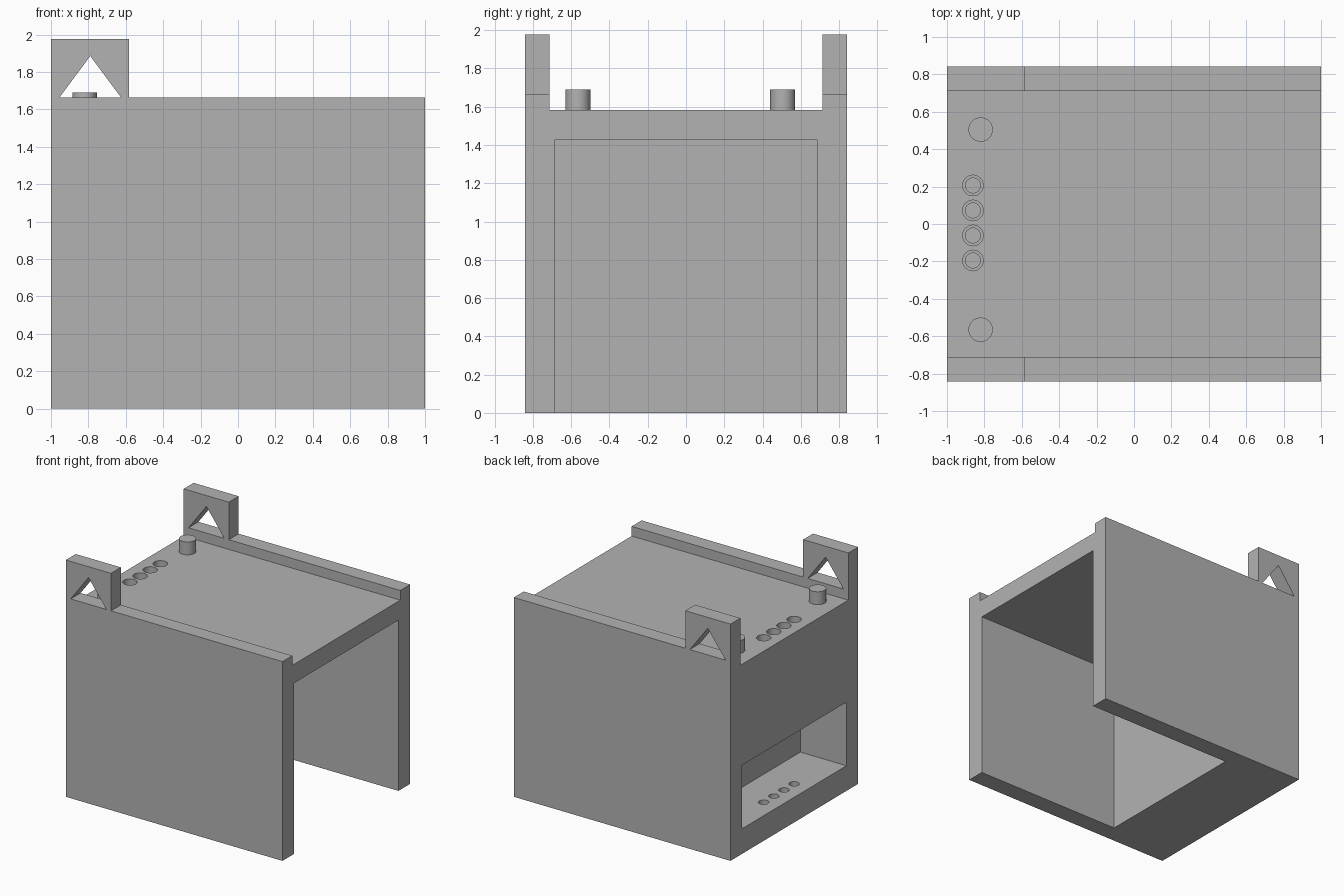
import bpy
import bmesh
from math import radians

if "Cube" in bpy.data.objects:
    bpy.data.objects.remove(bpy.data.objects["Cube"], do_unlink=True)

GREY = (0.45, 0.45, 0.45, 1)
grey = bpy.data.materials.new("plain grey")
grey.use_nodes = True
grey.diffuse_color = GREY
grey.node_tree.nodes["Principled BSDF"].inputs["Base Color"].default_value = GREY

# Main dimensions
HALF_X, HALF_Y = 1.0, 0.842
RAIL_Y, INNER_Y = 0.712, 0.687
DECK_Z, RAIL_Z, HOOK_Z, CEILING_Z = 1.582, 1.663, 1.976, 1.425
WELL_X = -0.861
WELLS_Y = [0.206 - 0.1337 * i for i in range(4)]


def add_object(name, bm):
    bmesh.ops.recalc_face_normals(bm, faces=bm.faces)
    mesh = bpy.data.meshes.new(name)
    bm.to_mesh(mesh)
    bm.free()
    mesh.materials.append(grey)
    obj = bpy.data.objects.new(name, mesh)
    bpy.context.collection.objects.link(obj)
    return obj


def prism(name, outline, y0, y1):
    """Extrude an outline in x and z along y."""
    bm = bmesh.new()
    face = bm.faces.new([bm.verts.new((x, y0, z)) for x, z in outline])
    new = bmesh.ops.extrude_face_region(bm, geom=[face])["geom"]
    verts = [v for v in new if isinstance(v, bmesh.types.BMVert)]
    bmesh.ops.translate(bm, verts=verts, vec=(0, y1 - y0, 0))
    return add_object(name, bm)


def box(name, x0, x1, y0, y1, z0, z1):
    return prism(name, [(x0, z0), (x1, z0), (x1, z1), (x0, z1)], y0, y1)


def cylinder(name, x, y, z0, z1, radius):
    bm = bmesh.new()
    bmesh.ops.create_cone(bm, cap_ends=True, segments=48, radius1=radius,
                          radius2=radius, depth=z1 - z0)
    bmesh.ops.translate(bm, verts=bm.verts, vec=(x, y, (z0 + z1) / 2))
    return add_object(name, bm)


def smooth(obj):
    bpy.ops.object.select_all(action="DESELECT")
    obj.select_set(True)
    bpy.context.view_layer.objects.active = obj
    bpy.ops.object.shade_smooth_by_angle(angle=radians(30))


def cut(obj, cutter):
    cutter.hide_render = True
    bpy.context.view_layer.objects.active = obj
    mod = obj.modifiers.new("cut", "BOOLEAN")
    mod.operation = "DIFFERENCE"
    mod.solver = "EXACT"
    mod.object = cutter
    bpy.ops.object.modifier_apply(modifier=mod.name)
    bpy.data.objects.remove(cutter, do_unlink=True)


# Body: recessed deck between rails, open bay on one end, pocket in the other
body = box("body", -HALF_X, HALF_X, -HALF_Y, HALF_Y, 0, RAIL_Z)
cut(body, box("deck_cutter", -1.2, 1.2, -RAIL_Y, RAIL_Y, DECK_Z, 2))
cut(body, box("bay_cutter", -0.37, 1.2, -INNER_Y, INNER_Y, -0.2, CEILING_Z))
cut(body, box("pocket_cutter", -1.2, -0.575, -INNER_Y, INNER_Y, 0.21, 0.74))

# Row of holes through to the pocket, with narrower wells in its floor
for y in WELLS_Y:
    cut(body, cylinder("hole_cutter", WELL_X, y, 0.6, 1.8, 0.055))
    cut(body, cylinder("well_cutter", WELL_X, y, 0.11, 0.4, 0.04))
smooth(body)

# Round pegs on the deck
for name, y in (("front_peg", -0.565), ("back_peg", 0.505)):
    smooth(cylinder(name, -0.82, y, DECK_Z - 0.02, 1.69, 0.065))

# Upright lugs on the rails, each with a triangular opening
LUG = [(-HALF_X, RAIL_Z), (-0.955, RAIL_Z), (-0.79, 1.885), (-0.625, RAIL_Z),
       (-0.583, RAIL_Z), (-0.583, HOOK_Z), (-HALF_X, HOOK_Z)]
for name, side in (("front_lug", -1), ("back_lug", 1)):
    prism(name, LUG, side * RAIL_Y, side * HALF_Y)
